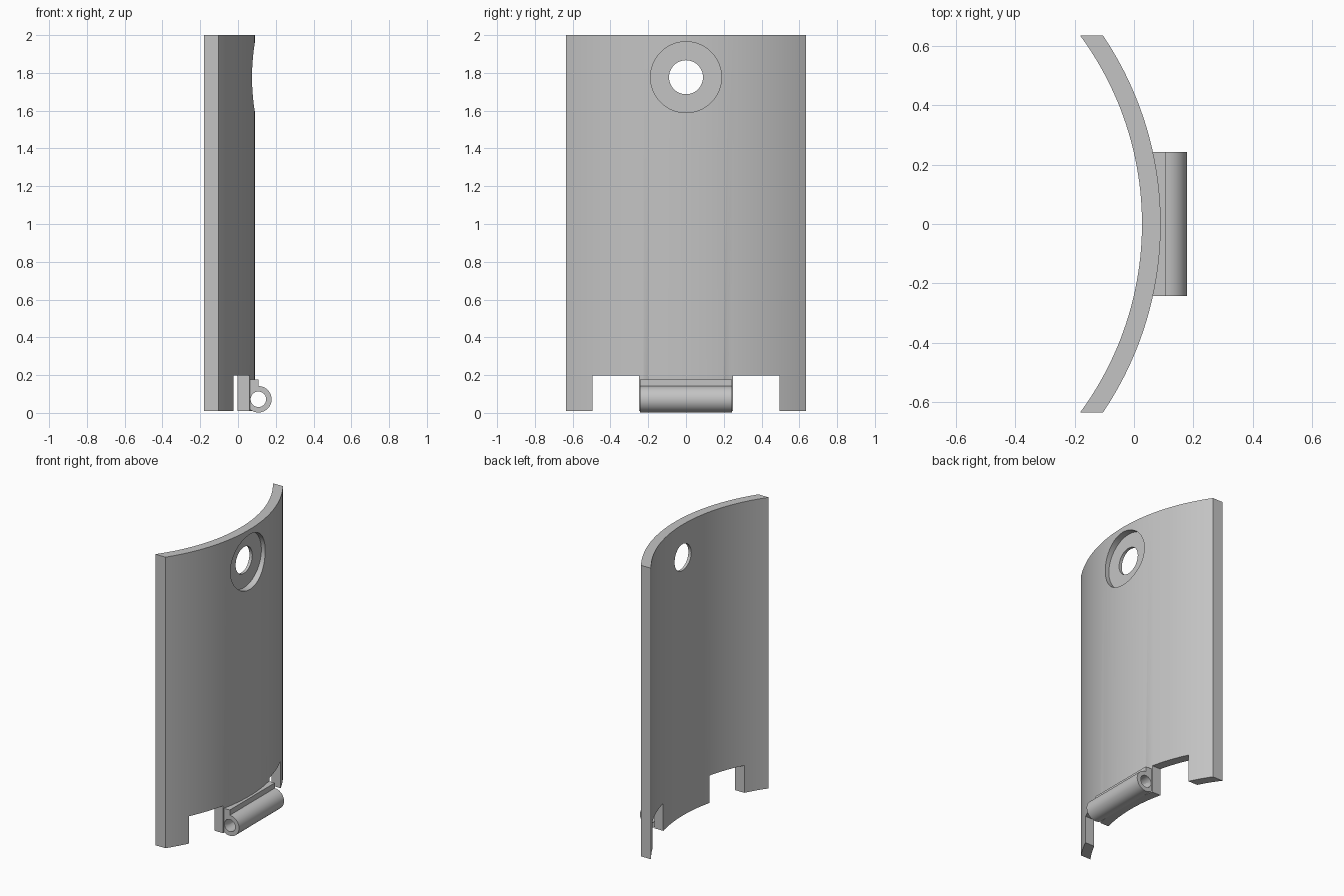
import bpy, bmesh
from math import sin, cos, asin, pi, radians
from mathutils import Vector, Matrix

cube = bpy.data.objects.get("Cube")
if cube:
    bpy.data.objects.remove(cube, do_unlink=True)

grey = bpy.data.materials.new("plain_grey")
grey.use_nodes = True
COLOUR = (0.55, 0.55, 0.55, 1)
grey.diffuse_color = COLOUR
grey.node_tree.nodes["Principled BSDF"].inputs["Base Color"].default_value = COLOUR


def finish(name, bm):
    bmesh.ops.recalc_face_normals(bm, faces=bm.faces)
    mesh = bpy.data.meshes.new(name)
    bm.to_mesh(mesh)
    bm.free()
    mesh.materials.append(grey)
    obj = bpy.data.objects.new(name, mesh)
    bpy.context.collection.objects.link(obj)
    return obj


def prism(name, outline, push):
    """Extrude a closed outline of 3D points along a vector."""
    bm = bmesh.new()
    face = bm.faces.new([bm.verts.new(p) for p in outline])
    grown = bmesh.ops.extrude_face_region(bm, geom=[face])["geom"]
    moved = [v for v in grown if isinstance(v, bmesh.types.BMVert)]
    bmesh.ops.translate(bm, verts=moved, vec=Vector(push))
    return finish(name, bm)


def box(name, low, high):
    x, y, z = low
    X, Y, Z = high
    return prism(name, [(x, y, z), (X, y, z), (X, Y, z), (x, Y, z)], (0, 0, Z - z))


def rod(name, radius, centre, depth, axis):
    bm = bmesh.new()
    turn = Matrix.Rotation(radians(90), 4, axis)
    bmesh.ops.create_cone(bm, cap_ends=True, segments=64, radius1=radius,
                          radius2=radius, depth=depth,
                          matrix=Matrix.Translation(centre) @ turn)
    return finish(name, bm)


def cut(target, cutter):
    bpy.context.view_layer.objects.active = target
    mod = target.modifiers.new("cut", "BOOLEAN")
    mod.operation, mod.solver, mod.object = "DIFFERENCE", "EXACT", cutter
    bpy.ops.object.modifier_apply(modifier=mod.name)


# Curved panel with flat side edges
HALF, AXIS_X, OUTER, INNER = 0.635, -1.045, 1.135, 1.072
BASE, STEPS = 0.01, 48


def arc(radius):
    end = asin(HALF / radius)
    angles = [end * (2 * i / STEPS - 1) for i in range(STEPS + 1)]
    return [(AXIS_X + radius * cos(a), radius * sin(a), BASE) for a in angles]


panel = prism("curved_panel", arc(OUTER) + arc(INNER)[::-1], (0, 0, 2 - BASE))

# Hinge knuckle: barrel with a mounting block
PX, PZ, PR, HINGE = 0.108, 0.072, 0.07, 0.243
profile = [(0.05, 0.178), (PX, 0.178)]
for i in range(37):
    a = pi / 2 - 1.5 * pi * i / 36
    profile.append((PX + PR * cos(a), PZ + PR * sin(a)))
hinge = prism("hinge_knuckle", [(x, -HINGE, z) for x, z in profile], (0, 2 * HINGE, 0))

# Cutters: bottom notches, recess, through hole, pin bore
cutters = [
    box("notch_cutter_left", (-0.5, 0.25, -0.1), (0.5, 0.495, 0.197)),
    box("notch_cutter_right", (-0.5, -0.495, -0.1), (0.5, -0.25, 0.197)),
    rod("recess_cutter", 0.188, (0.245, 0, 1.777), 0.4, "Y"),
    rod("hole_cutter", 0.09, (0, 0, 1.777), 1, "Y"),
]
pin = rod("pin_cutter", 0.041, (PX, 0, PZ), 1, "X")
for c in cutters + [pin]:
    cut(panel, c)
cut(hinge, pin)
for c in cutters + [pin]:
    bpy.data.objects.remove(c, do_unlink=True)

# Smooth curves, sharp edges
for obj in (panel, hinge):
    bpy.ops.object.select_all(action="DESELECT")
    obj.select_set(True)
    bpy.context.view_layer.objects.active = obj
    bpy.ops.object.shade_smooth_by_angle(angle=radians(30))
